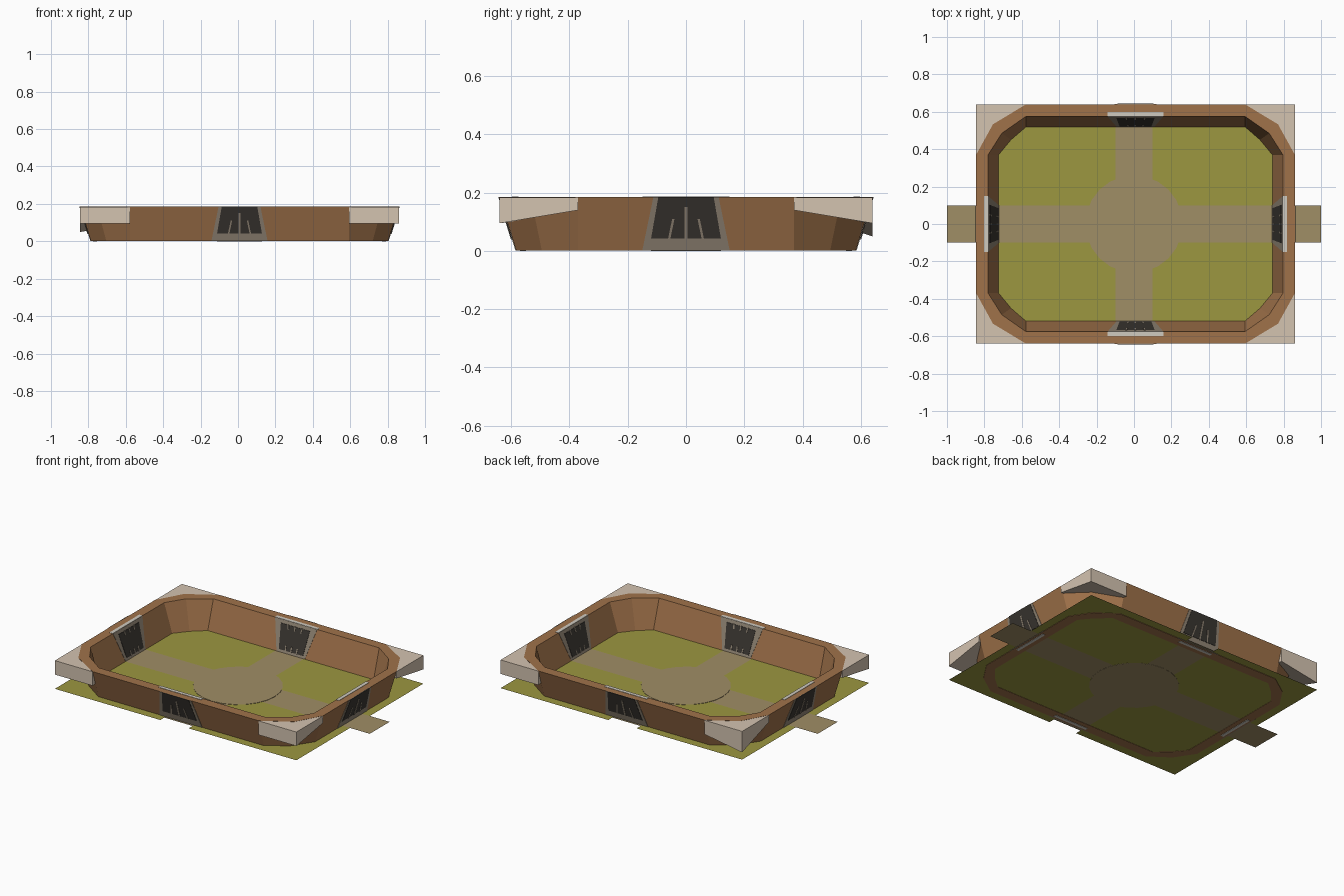
import bpy, bmesh, math

if "Cube" in bpy.data.objects:
    bpy.data.objects.remove(bpy.data.objects["Cube"])

CX = 0.008            # plan centre of the walled area
HX, HY = 0.852, 0.64  # half extents of the wall top
H = 0.185             # wall height


def material(name, rgb):
    m = bpy.data.materials.new(name)
    lin = [((c / 255 + 0.055) / 1.055) ** 2.4 for c in rgb]
    m.diffuse_color = (*lin, 1)
    m.use_nodes = True
    m.node_tree.nodes["Principled BSDF"].inputs["Base Color"].default_value = m.diffuse_color
    return m


CLAY = material("clay_brown", (160, 114, 74))
GRASS = material("grass_olive", (156, 151, 64))
PATH = material("path_tan", (160, 142, 102))
BLOCK = material("pale_stone", (212, 195, 176))
STONE = material("gate_stone", (146, 134, 117))
TRIM = material("light_trim", (208, 203, 192))
DARK = material("dark_opening", (58, 54, 49))


def mesh(name, verts, faces, mat):
    bm = bmesh.new()
    vs = [bm.verts.new(v) for v in verts]
    for f in faces:
        bm.faces.new([vs[i] for i in f])
    bmesh.ops.recalc_face_normals(bm, faces=bm.faces[:])
    me = bpy.data.meshes.new(name)
    bm.to_mesh(me)
    bm.free()
    me.materials.append(mat)
    ob = bpy.data.objects.new(name, me)
    bpy.context.collection.objects.link(ob)
    return ob


def prism(name, low, high, mat):
    n = len(low)
    sides = [(i, (i + 1) % n, n + (i + 1) % n, n + i) for i in range(n)]
    return mesh(name, low + high,
                sides + [tuple(reversed(range(n))), tuple(range(n, 2 * n))], mat)


def sheet(name, x0, x1, y0, y1, z, mat):
    return mesh(name, [(x0, y0, z), (x1, y0, z), (x1, y1, z), (x0, y1, z)],
                [(0, 1, 2, 3)], mat)


# ground: four grass quarters around a crossing path
Z = 0.004
x0, x1 = CX - HX, CX + HX
for tag, a, b in (("left", x0, -0.1), ("right", 0.1, x1)):
    sheet("grass_front_" + tag, a, b, -HY, -0.1, Z, GRASS)
    sheet("grass_back_" + tag, a, b, 0.1, HY, Z, GRASS)
sheet("long_path", -1, 1, -0.1, 0.1, Z, PATH)
sheet("front_path", -0.1, 0.1, -0.6, -0.1, Z, PATH)
sheet("back_path", -0.1, 0.1, 0.1, 0.6, Z, PATH)
N = 24
circle = [(0.26 * math.cos(i * math.tau / N), 0.26 * math.sin(i * math.tau / N))
          for i in range(N)]
prism("centre_disc", [(x, y, 0.003) for x, y in circle],
      [(x, y, 0.006) for x, y in circle], PATH)


# wall: battered ring with two-facet corners
def ring(inset, mid, z):
    q = [(HX - inset, 0.37), mid, (0.585, HY - inset)]
    pts = q + [(-x, y) for x, y in q[::-1]]
    pts += [(-x, -y) for x, y in pts]
    return [(x + CX, y, z) for x, y in pts]


rings = [ring(0.057, (0.712, 0.495), 0.002), ring(0, (0.762, 0.533), H),
         ring(0.064, (0.715, 0.485), H), ring(0.121, (0.665, 0.45), 0.002)]
n = 12
faces = [(r * n + i, r * n + (i + 1) % n,
          ((r + 1) % 4) * n + (i + 1) % n, ((r + 1) % 4) * n + i)
         for r in range(4) for i in range(n)]
mesh("arena_wall", sum(rings, []), faces, CLAY)

# corner blocks with sloping undersides
plan = [(0.585, 0.64, 0.095), (0.585, 0.6, 0.1), (0.73, 0.5, 0.12),
        (0.81, 0.37, 0.14), (HX, 0.37, 0.14), (HX, 0.64, 0.095)]
for sx in (-1, 1):
    for sy in (-1, 1):
        low = [(CX + sx * x, sy * y, z) for x, y, z in plan]
        if sx < 0 < sy:
            low[5] = (low[5][0], low[5][1], 0.05)
        prism("corner_block", low, [(x, y, H - 0.001) for x, y, z in low], BLOCK)


# gates: tapered plates lying on both wall slopes
def place(side, u, d, z):
    """u along the wall, d distance in from the wall's top outer edge."""
    if side in "fb":
        s = -1 if side == "f" else 1
        return (CX + u, s * (HY - d), z)
    s = -1 if side == "l" else 1
    return (CX + s * (HX - d), u, z)


def plate(name, side, inner, corners, lift, mat):
    def depth(z, off):
        t = 1 - z / H
        return 0.064 + 0.057 * t + off if inner else 0.057 * t - off
    prism(name, [place(side, u, depth(z, -0.003), z) for u, z in corners],
          [place(side, u, depth(z, lift), z) for u, z in corners], mat)


def taper(b, t, z0, z1):
    return [(-b, z0), (b, z0), (t, z1), (-t, z1)]


def bar(u0, u1, w, z0, z1):
    return [(u0 - w, z0), (u0 + w, z0), (u1 + w, z1), (u1 - w, z1)]


for side in "fblr":
    # outer face: wider at the foot
    plate("gate_outer_frame", side, False, taper(0.15, 0.112, 0.002, H), 0.002, STONE)
    plate("gate_outer_opening", side, False, taper(0.12, 0.095, 0.042, H), 0.004, DARK)
    for u, w, top in ((-0.058, 0.004, 0.11), (0, 0.005, 0.15), (0.058, 0.004, 0.11)):
        plate("gate_outer_bar", side, False, bar(u, u * 0.75, w, 0.04, top), 0.006, STONE)
    # inner face: wider at the top
    plate("gate_inner_frame", side, True, taper(0.1, 0.148, 0.005, H), 0.002, STONE)
    plate("gate_inner_opening", side, True, taper(0.085, 0.102, 0.02, 0.165), 0.004, DARK)
    for u in (-0.045, 0, 0.045):
        plate("gate_inner_bar", side, True, bar(u * 0.85, u * 0.9, 0.004, 0.018, 0.05),
              0.006, STONE)
        plate("gate_inner_notch", side, True, bar(u, u * 1.1, 0.004, 0.14, 0.167),
              0.006, STONE)
    # pale strips on the wall top and underneath
    for name, w, d0, d1, z0, z1 in (("gate_top_strip", 0.15, 0.042, 0.065, H - 0.002, H + 0.002),
                                    ("gate_foot_strip", 0.12, 0.07, 0.09, 0, 0.003)):
        box = [(-w, d0), (w, d0), (w, d1), (-w, d1)]
        prism(name, [place(side, u, d, z0) for u, d in box],
              [place(side, u, d, z1) for u, d in box], TRIM)
